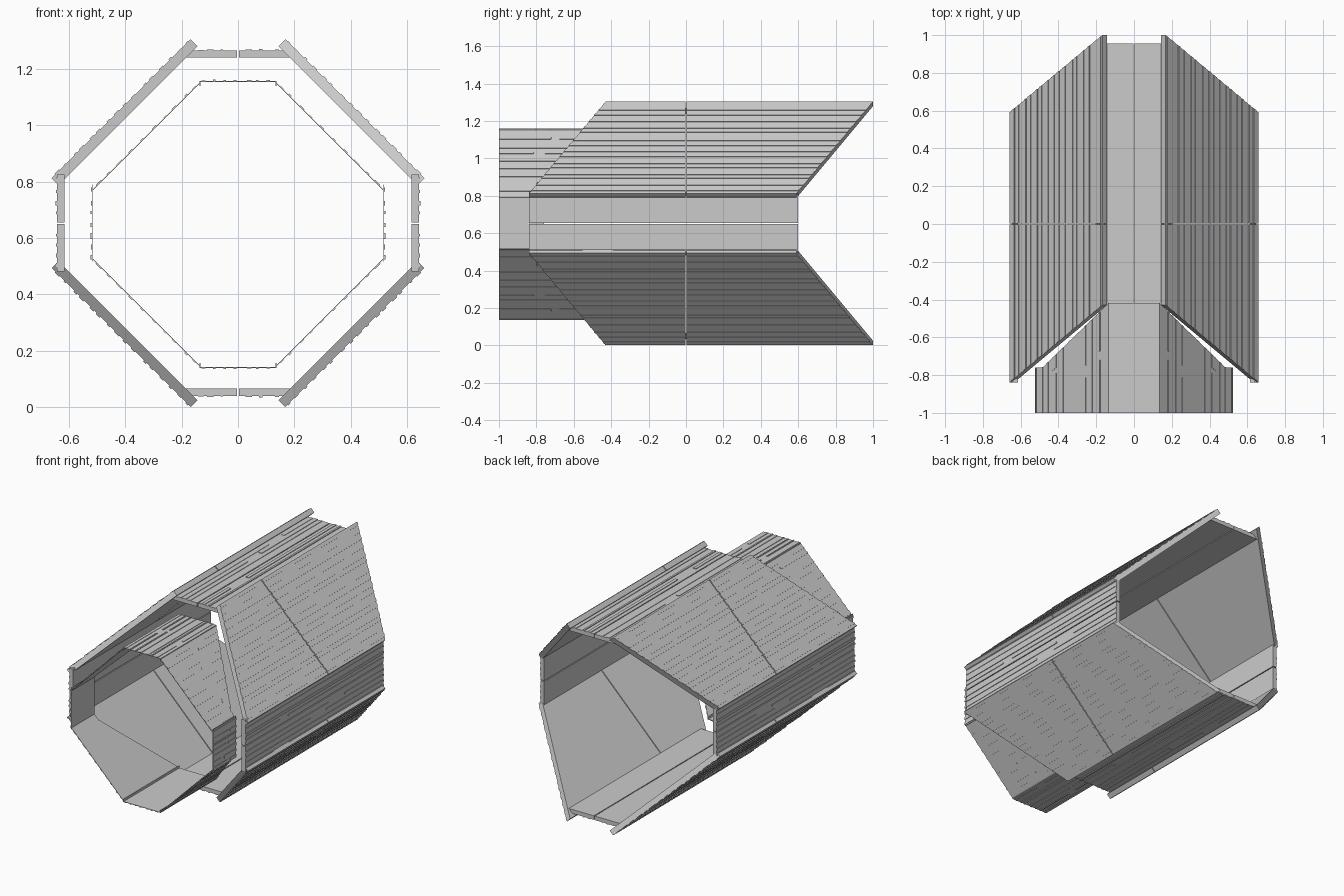
import bpy, bmesh, random
from mathutils import Vector

if "Cube" in bpy.data.objects:
    bpy.data.objects.remove(bpy.data.objects["Cube"])

CZ_OUT, CZ_IN = 0.6525, 0.648


def slab(bm, place, pts, h0, h1):
    """Prism from a (u, y) outline between two heights above the panel face."""
    lo = [bm.verts.new(place(u, y, h0)) for u, y in pts]
    hi = [bm.verts.new(place(u, y, h1)) for u, y in pts]
    bm.faces.new(lo[::-1])
    bm.faces.new(hi)
    n = len(pts)
    for i in range(n):
        j = (i + 1) % n
        bm.faces.new((lo[i], lo[j], hi[j], hi[i]))


def panel(name, p0, p1, front, back, thick, cz, sx=1, sz=1, split=None, strips=12, seed=1):
    """Wall panel along y. p0-p1: outer edge in (x, z - cz).
    front / back: lists of (fraction, y) giving the end outlines."""
    rng = random.Random(seed)
    a, b = Vector(p0), Vector(p1)
    length = (b - a).length
    d = (b - a) / length
    n = Vector((-d.y, d.x))
    if n.dot(a + b) < 0:
        n = -n

    def place(u, y, h):
        q = a + d * (u * length) + n * h
        return (q.x * sx, y, cz + q.y * sz)

    def end(line, u):
        for (u0, y0), (u1, y1) in zip(line, line[1:]):
            if u <= u1:
                return y0 + (y1 - y0) * (u - u0) / (u1 - u0)
        return line[-1][1]

    bm = bmesh.new()
    g = 0.003
    # Main plate, optionally cut by a narrow seam
    if split == 'across':
        slab(bm, place, front + [(1, -g), (0, -g)], -thick, 0)
        slab(bm, place, [(0, g), (1, g)] + back[::-1], -thick, 0)
    elif split == 'along':
        e = g / length
        for u0, u1 in ((0, 0.5 - e), (0.5 + e, 1)):
            slab(bm, place, [(u0, end(front, u0)), (u1, end(front, u1)),
                             (u1, end(back, u1)), (u0, end(back, u0))], -thick, 0)
    else:
        slab(bm, place, front + back[::-1], -thick, 0)

    # Raised lengthwise ribs, some broken into shorter pieces
    for i in range(strips):
        w = rng.uniform(0.2, 0.55) / strips
        u0 = (i + rng.uniform(0.05, 0.4)) / strips
        u1 = u0 + w
        if split == 'along' and u0 < 0.51 and u1 > 0.49:
            continue
        h = rng.uniform(0.002, 0.005)
        cuts = [0, 1]
        if rng.random() < 0.5:
            c = rng.uniform(0.2, 0.7)
            cuts = [0, c, c + rng.uniform(0.04, 0.15), 1]
        if split == 'across':
            # Mirror the ribs about the seam
            for line, s in ((front, -1), (back, 1)):
                y0, y1 = end(line, u0), end(line, u1)
                slab(bm, place, [(u0, y0), (u1, y1), (u1, s * g), (u0, s * g)], 0, h)
            continue
        for c0, c1 in zip(cuts[::2], cuts[1::2]):
            def yy(u, c):
                f, k = end(front, u), end(back, u)
                return f + (k - f) * c
            slab(bm, place, [(u0, yy(u0, c0)), (u1, yy(u1, c0)),
                             (u1, yy(u1, c1)), (u0, yy(u0, c1))], 0, h)
    bmesh.ops.recalc_face_normals(bm, faces=bm.faces)
    me = bpy.data.meshes.new(name)
    bm.to_mesh(me)
    bm.free()
    ob = bpy.data.objects.new(name, me)
    bpy.context.collection.objects.link(ob)
    return ob


# Outer shell: slanted corner panels
for sx in (1, -1):
    for sz in (1, -1):
        panel("outer_corner_panel", (0.168, 0.651), (0.66, 0.159),
              [(0, -0.43), (1, -0.84)], [(0, 1.0), (1, 0.59)],
              0.034, CZ_OUT, sx, sz, split='across', strips=16, seed=3)

# Outer shell: roof and floor
for name, sz in (("outer_roof", 1), ("outer_floor", -1)):
    panel(name, (-0.205, 0.612), (0.205, 0.612),
          [(0, -0.42), (1, -0.42)], [(0, 0.955), (1, 0.955)],
          0.026, CZ_OUT, 1, sz, split='along', strips=9, seed=5)

# Outer shell: side walls
for sx in (1, -1):
    panel("outer_side_wall", (0.641, -0.172), (0.641, 0.172),
          [(0, -0.84), (1, -0.84)], [(0, 0.598), (1, 0.598)],
          0.026, CZ_OUT, sx, 1, split='along', strips=9, seed=6)

# Inner sleeve: thin sheets with the same angled rear ends
T = 0.003
for sx in (1, -1):
    for sz in (1, -1):
        panel("inner_corner_sheet", (0.135, 0.504), (0.515, 0.124),
              [(0, -1), (1, -1)], [(0, -0.42), (0.92, -0.76), (1, -0.76)],
              T, CZ_IN, sx, sz, strips=10, seed=8)
for name, sz in (("inner_roof", 1), ("inner_floor", -1)):
    panel(name, (-0.136, 0.508), (0.136, 0.508),
          [(0, -1), (1, -1)], [(0, -0.42), (1, -0.42)],
          T, CZ_IN, 1, sz, strips=7, seed=9)
    # Folded lips along the sheet edges
    for sx in (1, -1):
        panel(name + "_lip", (0.136, 0.49), (0.136, 0.508),
              [(0, -1), (1, -1)], [(0, -0.42), (1, -0.42)],
              T, CZ_IN, sx, sz, strips=0)
for sx in (1, -1):
    panel("inner_side_sheet", (0.518, -0.132), (0.518, 0.142),
          [(0, -1), (1, -1)], [(0, -0.76), (1, -0.76)],
          T, CZ_IN, sx, 1, strips=7, seed=10)
